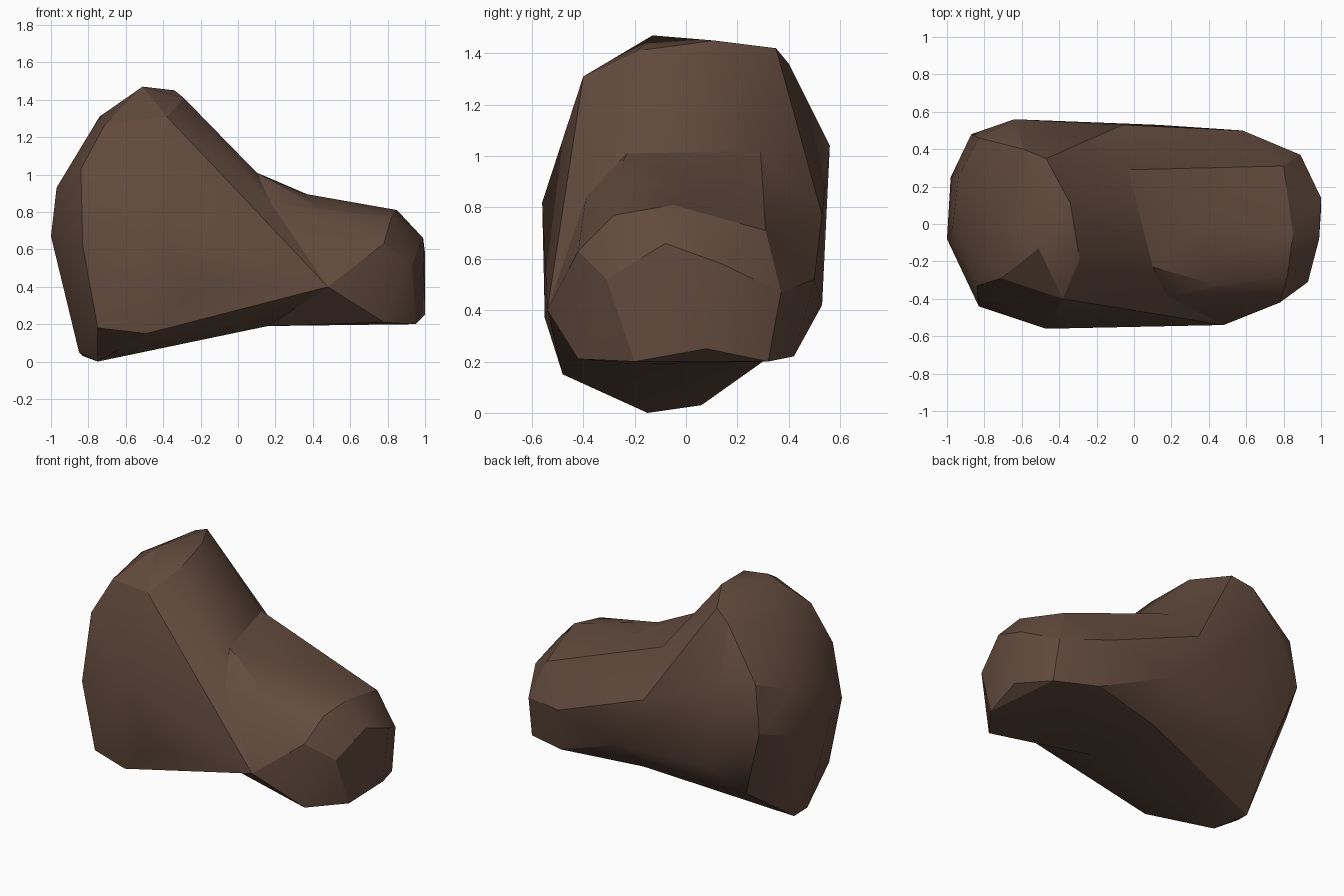
import bpy, bmesh, math

if "Cube" in bpy.data.objects:
    bpy.data.objects.remove(bpy.data.objects["Cube"])

stone = bpy.data.materials.new("brown stone")
stone.diffuse_color = (0.125, 0.07, 0.048, 1)
stone.use_nodes = True
stone.node_tree.nodes["Principled BSDF"].inputs["Base Color"].default_value = stone.diffuse_color


def chiselled_lump(name, corners):
    """Faceted convex boulder spanned by a handful of corner points."""
    bm = bmesh.new()
    for c in corners:
        bm.verts.new(c)
    res = bmesh.ops.convex_hull(bm, input=bm.verts[:])
    junk = {g for k in ("geom_interior", "geom_unused") for g in res[k]
            if isinstance(g, bmesh.types.BMVert)}
    bmesh.ops.delete(bm, geom=list(junk), context='VERTS')
    bmesh.ops.recalc_face_normals(bm, faces=bm.faces[:])
    mesh = bpy.data.meshes.new(name)
    bm.to_mesh(mesh)
    bm.free()
    mesh.materials.append(stone)
    ob = bpy.data.objects.new(name, mesh)
    bpy.context.collection.objects.link(ob)
    return ob


# Corners shared between neighbouring lumps
crease = [(0.10, -0.23, 1.01), (-0.03, 0.29, 1.02)]
shelf = [(0.34, -0.19, 0.90), (0.31, 0.19, 0.88)]
waist = [(0.18, -0.39, 0.84), (0.48, -0.54, 0.40), (0.13, 0.53, 0.42),
         (0.16, -0.20, 0.19), (0.10, 0.30, 0.20)]
back = [(-0.06, 0.53, 0.77)]

# Tall lump: crown, left flank, front, back, foot
crown = [(-0.51, -0.13, 1.47), (-0.34, 0.11, 1.45), (-0.47, 0.35, 1.42),
         (-0.59, 0.40, 1.36), (-0.29, -0.19, 1.41), (-0.38, -0.40, 1.31),
         (-0.71, -0.29, 1.27), (-0.74, 0.05, 1.31)]
flank = [(-1.00, -0.08, 0.67), (-0.97, -0.02, 0.93), (-0.98, 0.25, 0.67),
         (-0.94, 0.25, 0.96), (-0.84, -0.33, 1.03), (-0.83, -0.44, 0.62),
         (-0.87, 0.48, 0.74), (-0.83, 0.46, 1.05)]
sides = [(-0.47, -0.56, 0.82), (-0.25, -0.55, 0.37), (-0.64, 0.56, 1.04),
         (-0.50, 0.50, 0.44)]
foot = [(-0.75, -0.42, 0.18), (-0.49, -0.48, 0.15), (-0.75, -0.15, 0.0),
        (-0.83, 0.06, 0.03), (-0.85, -0.05, 0.05), (-0.72, 0.40, 0.28)]

# Low lump: top, end face, underside
low_top = [(0.85, -0.05, 0.81), (0.82, -0.28, 0.77), (0.80, 0.31, 0.71),
           (0.78, -0.42, 0.63), (0.58, 0.50, 0.52)]
low_end = [(0.99, -0.08, 0.66), (0.93, -0.31, 0.52), (1.00, 0.14, 0.58),
           (0.89, 0.37, 0.47), (1.00, 0.08, 0.25)]
low_base = [(0.95, -0.20, 0.20), (0.78, -0.42, 0.21), (0.90, 0.32, 0.20),
            (0.62, 0.42, 0.22)]

rock = chiselled_lump("rock", crown + flank + sides + foot + crease + waist + back)
neck = chiselled_lump("rock_neck", crease + shelf + waist + back + low_top[2:])
low = chiselled_lump("rock_low_end", shelf + waist + low_top + low_end + low_base)

# Fuse the lumps into one stone
bpy.context.view_layer.objects.active = rock
rock.select_set(True)
for part in (neck, low):
    mod = rock.modifiers.new("fuse", 'BOOLEAN')
    mod.operation = 'UNION'
    mod.solver = 'EXACT'
    mod.object = part
    bpy.ops.object.modifier_apply(modifier=mod.name)
    bpy.data.objects.remove(part)

# Tidy slivers, soften only the shallow edges
bm = bmesh.new()
bm.from_mesh(rock.data)
bmesh.ops.remove_doubles(bm, verts=bm.verts[:], dist=0.004)
bmesh.ops.recalc_face_normals(bm, faces=bm.faces[:])
bm.to_mesh(rock.data)
bm.free()
bpy.ops.object.shade_smooth_by_angle(angle=math.radians(25))
